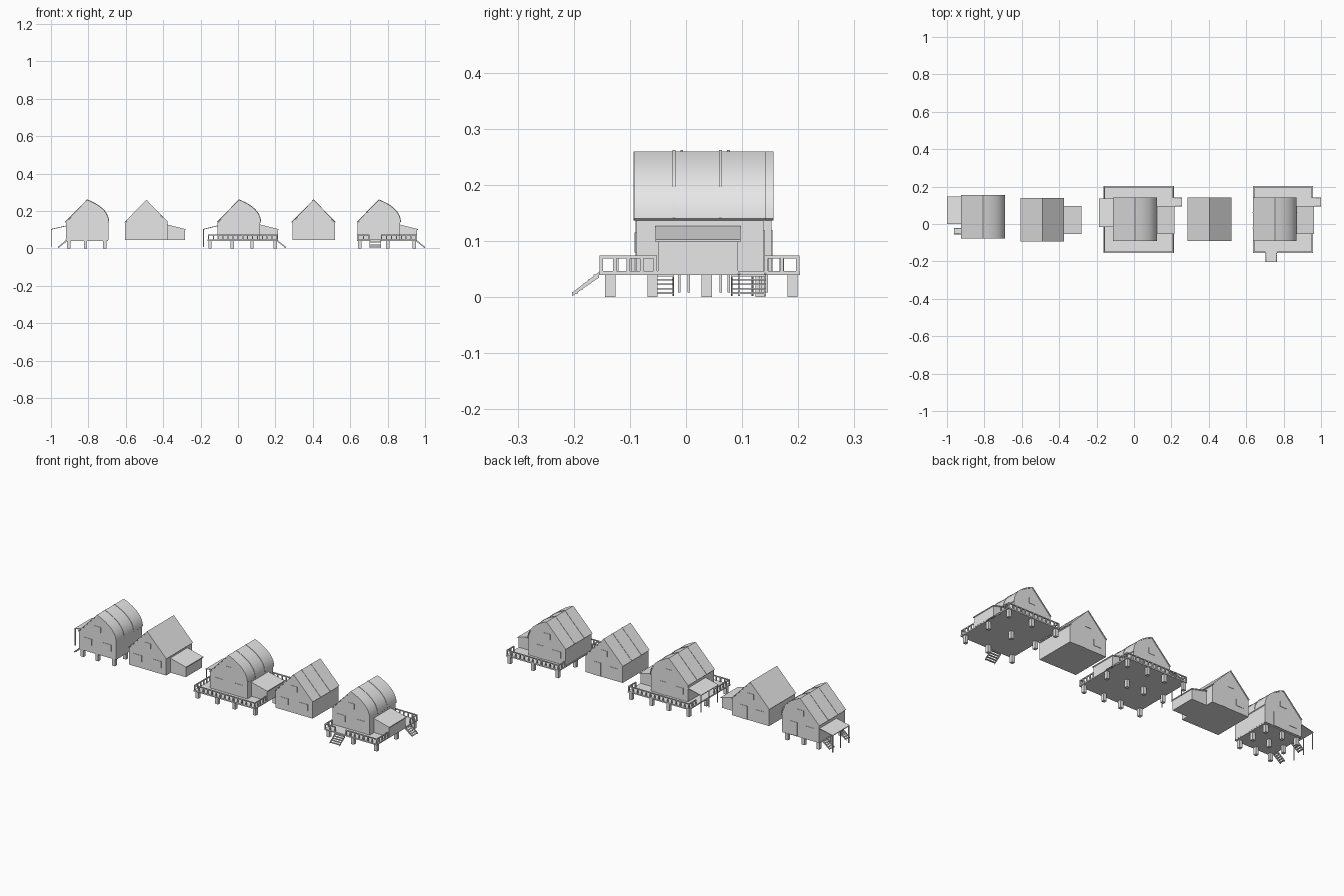
import bpy, bmesh, math
from mathutils import Matrix, Vector

cube = bpy.data.objects.get("Cube")
if cube:
    bpy.data.objects.remove(cube, do_unlink=True)

grey = bpy.data.materials.new("plain_grey")
grey.use_nodes = True
grey.diffuse_color = (0.8, 0.8, 0.8, 1)
grey.node_tree.nodes["Principled BSDF"].inputs["Base Color"].default_value = (0.8, 0.8, 0.8, 1)

FLOOR, EAVE, RIDGE, HALF, DEPTH = 0.045, 0.14, 0.26, 0.117, 0.234


def finish(name, bm, smooth=False):
    bmesh.ops.recalc_face_normals(bm, faces=bm.faces)
    mesh = bpy.data.meshes.new(name)
    bm.to_mesh(mesh)
    bm.free()
    mesh.materials.append(grey)
    ob = bpy.data.objects.new(name, mesh)
    bpy.context.collection.objects.link(ob)
    if smooth:
        bpy.ops.object.select_all(action='DESELECT')
        ob.select_set(True)
        bpy.context.view_layer.objects.active = ob
        bpy.ops.object.shade_smooth_by_angle(angle=math.radians(25))


def box(bm, x0, x1, y0, y1, z0, z1):
    m = Matrix.Translation(((x0 + x1) / 2, (y0 + y1) / 2, (z0 + z1) / 2))
    bmesh.ops.create_cube(bm, size=1, matrix=m @ Matrix.Diagonal((x1 - x0, y1 - y0, z1 - z0, 1)))


def prism(bm, profile, y0, y1):
    """Extrude an x-z profile along y."""
    face = bm.faces.new([bm.verts.new((x, y0, z)) for x, z in profile])
    out = bmesh.ops.extrude_face_region(bm, geom=[face])["geom"]
    bmesh.ops.translate(bm, vec=(0, y1 - y0, 0),
                        verts=[v for v in out if isinstance(v, bmesh.types.BMVert)])


def roof_line(curved):
    """Outer roof profile about the ridge, straight on one side."""
    line = [(-HALF, EAVE), (0, RIDGE)]
    if not curved:
        return line + [(HALF, EAVE)]
    pts = [Vector(p) for p in ((0, RIDGE), (.05, .24), (.115, .205), (HALF, EAVE))]
    for i in range(1, 13):
        t = i / 12
        w = ((1 - t) ** 3, 3 * t * (1 - t) ** 2, 3 * t * t * (1 - t), t ** 3)
        p = sum((q * k for q, k in zip(pts, w)), Vector((0, 0)))
        line.append((p.x, p.y))
    return line


def shell(cx, line, up, down):
    """Closed strip that follows a roof line."""
    def shift(d):
        return [(cx + x * (1 + d / HALF * .7), z + d * (1 if z > EAVE + .001 else 0.6)) for x, z in line]
    return shift(up) + shift(-down)[::-1]


def house(tag, cx, y0, curved, ribs=True):
    y1 = y0 + DEPTH
    line = roof_line(curved)
    # Walls
    bm = bmesh.new()
    inner = [(cx + x * .97, z - .004) for x, z in line]
    prism(bm, inner + [(cx + HALF * .97, FLOOR), (cx - HALF * .97, FLOOR)], y0 + .004, y1 - .004)
    finish(tag + "_walls", bm)
    # Roof
    bm = bmesh.new()
    prism(bm, shell(cx, line, 0, .005), y0, y1)
    finish(tag + "_roof", bm, curved)
    if ribs:
        bm = bmesh.new()
        for dy in (.068, .151):
            prism(bm, shell(cx, line, .002, .001), y0 + dy, y0 + dy + .005)
        finish(tag + "_roof_ribs", bm, curved)
    # Windows, vents and back door
    bm = bmesh.new()
    for y in (y0 + .004, y1 - .004):
        box(bm, cx - .02, cx + .02, y - .002, y + .002, .165, .195)
        box(bm, cx - .085, cx - .035, y - .002, y + .002, .08, .115)
    box(bm, cx + .035, cx + .085, y0 + .002, y0 + .006, .08, .115)
    box(bm, cx + .02, cx + .06, y1 - .006, y1 - .002, FLOOR, .12)
    finish(tag + "_windows_and_door", bm)


def annex(tag, x0, x1):
    """Lean-to room on the curved side."""
    bm = bmesh.new()
    prism(bm, [(x0, FLOOR), (x1 - .004, FLOOR), (x1 - .004, .1), (x0, .122)], -.05, .093)
    finish(tag + "_annex_walls", bm)
    bm = bmesh.new()
    prism(bm, [(x0 - .01, .124), (x1, .098), (x1, .103), (x0 - .01, .13)], -.054, .097)
    finish(tag + "_annex_roof", bm)


def porch(tag, x0, x1, y0, y1):
    """Sloping porch roof carried on thin posts."""
    bm = bmesh.new()
    prism(bm, [(x0, .1), (x1, .119), (x1, .123), (x0, .104)], y0, y1)
    for y in (y0 + .003, (y0 + y1) / 2, y1 - .006):
        box(bm, x0, x0 + .004, y, y + .004, .008, .101)
    finish(tag + "_porch", bm)


def stairs(name, x, y, angle, width, run=.045):
    """Flight leading away from (x, y) along the given angle."""
    bm = bmesh.new()
    steps = 5
    for i in range(steps):
        z = FLOOR - (i + 1) * .0078
        box(bm, i * run / steps, (i + 1) * run / steps, -width / 2, width / 2, z, z + .003)
    for y0 in (-width / 2, width / 2 - .003):
        prism(bm, [(0, FLOOR), (run, .008), (run, .002), (0, FLOOR - .01)], y0, y0 + .003)
    bm.transform(Matrix.Translation((x, y, 0)) @ Matrix.Rotation(math.radians(angle), 4, 'Z'))
    finish(name, bm)


def pillars(tag, xs, ys):
    bm = bmesh.new()
    for x in xs:
        for y in ys:
            box(bm, x - .009, x + .009, y - .009, y + .009, 0, .042)
    finish(tag + "_pillars", bm)


def deck(tag, x0, x1, y0, y1):
    bm = bmesh.new()
    box(bm, x0, x1, y0, y1, .04, .047)
    finish(tag + "_deck", bm)


def railing(tag, runs):
    """Top rail and balusters along straight runs."""
    bm = bmesh.new()
    w = .003
    for ax, ay, bx, by in runs:
        box(bm, min(ax, bx) - w, max(ax, bx) + w, min(ay, by) - w, max(ay, by) + w, .069, .074)
        a, b = Vector((ax, ay)), Vector((bx, by))
        n = max(1, round((b - a).length / .027))
        for i in range(n + 1):
            p = a.lerp(b, i / n)
            box(bm, p.x - w, p.x + w, p.y - w, p.y + w, .046, .07)
    finish(tag + "_railing", bm)


SOUTH, NORTH = -.155, .203
F, B = SOUTH + .004, NORTH - .004

# First house: raised on pillars, with a porch
house("first_house", -.807, -.078, True)
deck("first_house", -.921, -.694, -.074, .148)
pillars("first_house", (-.905, -.815, -.713), (-.06, .037, .133))
porch("first_house", -1, -.915, 0, .148)
stairs("first_house_front_stairs", -.918, -.038, 180, .034)
stairs("first_house_porch_stairs", -.918, .1, 180, .04)

# Second house: plain roof with annex
house("second_house", -.49, -.094, False, ribs=False)
annex("second_house", -.378, -.28)

# Third house: full deck, porch and annex
house("third_house", .005, -.092, True)
annex("third_house", .118, .217)
porch("third_house", -.187, -.108, -.017, .137)
deck("third_house", -.162, .213, SOUTH, NORTH)
pillars("third_house", (-.15, -.03, .075, .2), (-.135, .037, .19))
railing("third_house", [(-.158, F, .209, F), (-.158, B, .209, B), (-.158, F, -.158, -.02),
                        (-.158, .14, -.158, B), (.209, F, .209, -.055), (.209, .143, .209, B)])
stairs("third_house_stairs", .211, .118, 0, .05)

# Fourth house: plain gable
house("fourth_house", .404, -.092, False)

# Fifth house: deck with two flights and annex
house("fifth_house", .753, -.092, True)
annex("fifth_house", .866, .962)
deck("fifth_house", .636, .957, SOUTH, NORTH)
pillars("fifth_house", (.65, .8, .942), (-.135, .037, .19))
railing("fifth_house", [(.64, F, .7, F), (.767, F, .953, F), (.64, B, .953, B),
                        (.64, F, .64, -.095), (.64, .145, .64, B),
                        (.953, F, .953, -.055), (.953, .143, .953, B)])
stairs("fifth_house_side_stairs", .955, .118, 0, .05)
stairs("fifth_house_front_stairs", .733, SOUTH, -90, .062, .048)
